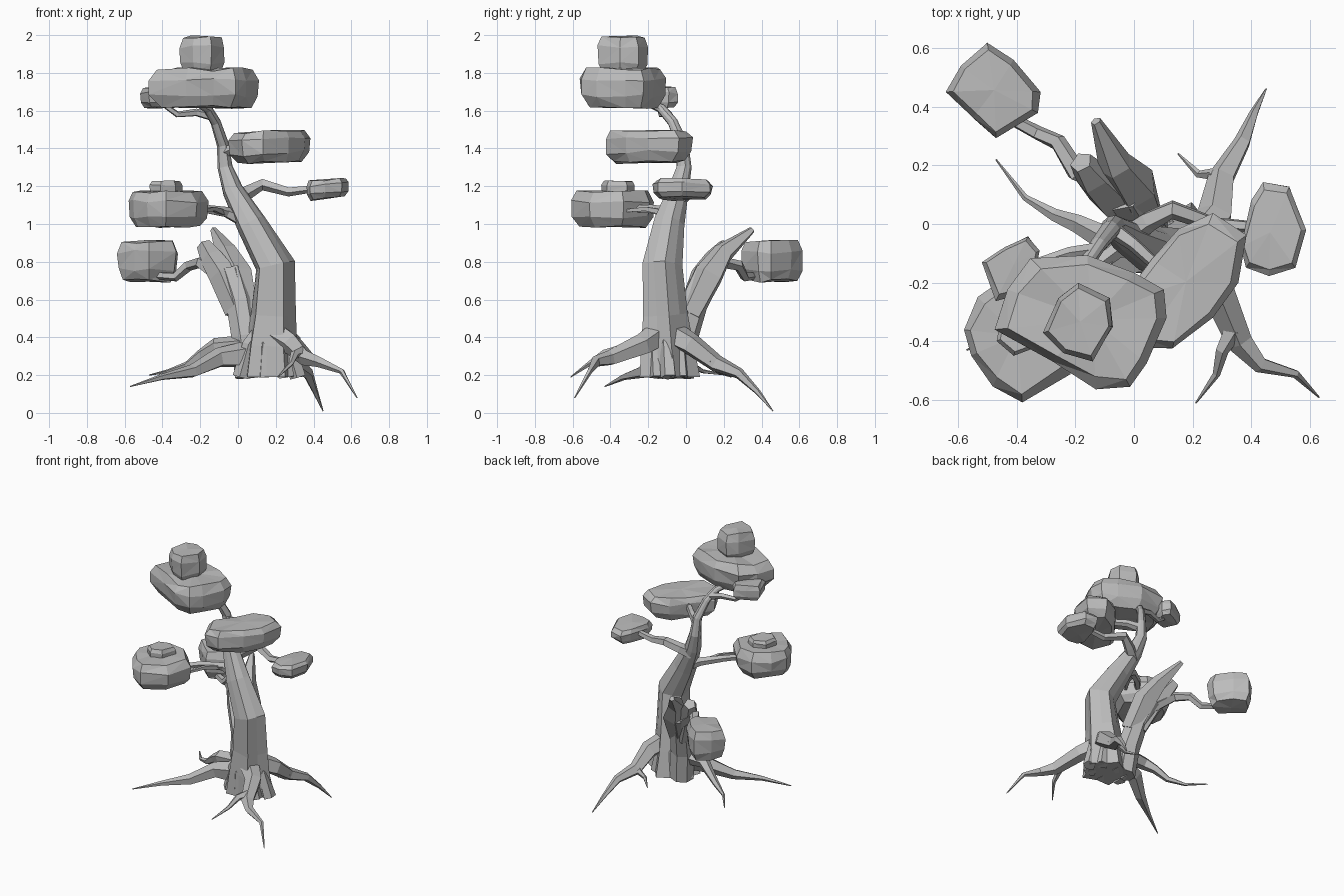
import bpy
import bmesh
import math
import random
from mathutils import Vector

random.seed(7)

default_cube = bpy.data.objects.get("Cube")
if default_cube:
    bpy.data.objects.remove(default_cube, do_unlink=True)

# One plain grey for the whole tree
grey = bpy.data.materials.new("plain_grey")
grey.use_nodes = True
grey.diffuse_color = (0.5, 0.5, 0.5, 1)
grey.node_tree.nodes["Principled BSDF"].inputs["Base Color"].default_value = grey.diffuse_color

UNIT = 0.01  # all coordinates below are written in hundredths


def finish(name, bm):
    """Turn a bmesh into a flat shaded object."""
    bmesh.ops.recalc_face_normals(bm, faces=bm.faces)
    mesh = bpy.data.meshes.new(name)
    bm.to_mesh(mesh)
    bm.free()
    mesh.materials.append(grey)
    obj = bpy.data.objects.new(name, mesh)
    bpy.context.collection.objects.link(obj)
    return obj


def bridge(bm, lower, upper):
    """Join two closed rings with quads."""
    count = len(lower)
    for i in range(count):
        j = (i + 1) % count
        bm.faces.new((lower[i], lower[j], upper[j], upper[i]))


def limb(name, path, radii, sides=5, flute=0.0, level_base=False):
    """Sweep a faceted ring along a path; radii holds one value per point."""
    points = [Vector(p) * UNIT for p in path]
    bm = bmesh.new()
    rings = []
    across = None
    for k, point in enumerate(points):
        before = points[max(k - 1, 0)]
        after = points[min(k + 1, len(points) - 1)]
        tangent = (after - before).normalized()
        if level_base and k == 0:
            tangent = Vector((0, 0, 1))
        if across is None:
            across = tangent.orthogonal()
        across = (across - tangent * across.dot(tangent)).normalized()
        beside = tangent.cross(across)
        fade = flute * (1 - k / len(points)) ** 2
        ring = []
        for i in range(sides):
            angle = math.tau * i / sides
            radius = radii[k] * UNIT * random.uniform(0.94, 1.06)
            radius *= 1 + (fade if i % 2 else -fade)
            offset = across * math.cos(angle) + beside * math.sin(angle)
            ring.append(bm.verts.new(point + offset * radius))
        rings.append(ring)
    for lower, upper in zip(rings, rings[1:]):
        bridge(bm, lower, upper)
    bm.faces.new(rings[0])
    bm.faces.new(rings[-1])
    return finish(name, bm)


def taper(name, path, start, end, sides=5, power=1.0):
    """A limb shrinking from start to end; a higher power thins it sooner."""
    last = len(path) - 1
    radii = [end + (start - end) * (1 - k / last) ** power for k in range(len(path))]
    return limb(name, path, radii, sides)


def foliage(name, outline, bottom, top, lean=0.0):
    """A chunky clump: an outline stacked in uneven rings with bevelled ends."""
    corners = [Vector((x, y, 0)) * UNIT for x, y in outline]
    centre = sum(corners, Vector()) / len(corners)
    height = (top - bottom) * UNIT
    bm = bmesh.new()
    rings = []
    for scale, level in ((0.8, 0.04), (0.97, 0.3), (1, 0.7), (0.86, 0.95)):
        ring = []
        for corner in corners:
            spot = centre + (corner - centre) * scale * random.uniform(0.96, 1.02)
            tilt = lean * (corner.x - centre.x)
            spot.z = bottom * UNIT + height * (level + random.uniform(-0.05, 0.05)) + tilt
            ring.append(bm.verts.new(spot))
        rings.append(ring)
    for lower, upper in zip(rings, rings[1:]):
        bridge(bm, lower, upper)
    for ring, level in ((rings[0], 0.02), (rings[-1], 0.98)):
        hub = bm.verts.new(centre + Vector((0, 0, bottom * UNIT + height * level)))
        for i, vert in enumerate(ring):
            bm.faces.new((vert, ring[(i + 1) % len(ring)], hub))
    bmesh.ops.triangulate(bm, faces=bm.faces)
    return finish(name, bm)


# Main trunk, fluted at the foot and sweeping over at the crown
trunk_path = [(17, -9, 19), (17, -10, 36), (18, -11, 52), (19, -13, 78), (7, -9, 100),
              (-3, -4, 118), (-7, -1, 130), (-8, -2, 142), (-12, -7, 154), (-16, -13, 161), (-23, -22, 165)]
limb("trunk", trunk_path, [15, 13, 11.5, 10.5, 8, 5.5, 4, 3.2, 2.8, 2.5, 2],
     sides=10, flute=0.16, level_base=True)

# Broken second trunk with broad blunt splinters
taper("broken_trunk", [(6, -4, 19), (4, -2, 40), (1, 4, 58), (-4, 12, 74)], 8, 8, 7)
limb("long_splinter", [(4, 2, 52), (0, 12, 73), (-6, 20, 85), (-13, 35, 97)], [7, 8.5, 6, 1.8])
limb("short_splinter", [(0, 3, 54), (-8, 10, 73), (-14, 16, 82), (-18, 21, 89)], [7, 7.5, 6, 4])

# Branches
taper("low_back_branch", [(-5, 12, 68), (-20, 18, 80), (-26, 28, 78), (-33, 31, 72), (-46, 38, 73)], 4, 2)
taper("middle_right_branch", [(4, -7, 101), (-6, -9, 106), (-18, -18, 108), (-32, -34, 108)], 3.5, 1.8)
taper("middle_right_twig", [(-8, -11, 106), (-13, -21, 108), (-19, -32, 107)], 2, 1, 4)
taper("small_left_branch", [(-2, -4, 113), (5, 1, 117), (13, 5, 121), (27, 0, 117), (42, -1, 119)], 4.5, 2)
taper("upper_left_branch", [(-7, -2, 138), (0, -7, 141), (12, -18, 143)], 3, 2)
taper("crown_branch", [(-14, -9, 157), (-22, -10, 159), (-32, -13, 158), (-42, -15, 165)], 2.5, 1.3)

# Roots, each a main limb with thinner forks
taper("front_left_root", [(18, -13, 43), (29, -23, 36), (36, -40, 29), (43, -48, 27),
                          (55, -51, 22), (63, -59, 8)], 7.5, 0.3, power=1.1)
taper("front_left_root_fork", [(34, -36, 32), (30, -43, 31), (28, -51, 26), (21, -61, 19)], 3.5, 0.3)
taper("back_left_root", [(17, -12, 44), (28, 3, 36), (30, 16, 26), (37, 28, 21),
                         (41, 38, 11), (45, 46, 1)], 8, 0.3, power=1.1)
taper("back_left_root_fork", [(31, 12, 29), (27, 17, 25), (22, 17, 22), (15, 24, 19)], 3.5, 0.3)
taper("front_right_root", [(8, -9, 31), (-10, -12, 29), (-24, -22, 22), (-40, -33, 19),
                           (-57, -43, 14)], 8, 0.3, power=1.2)
taper("back_right_root", [(6, -4, 36), (-12, -4, 35), (-19, 0, 31), (-27, 3, 25),
                          (-37, 9, 22), (-47, 22, 20)], 6, 0.3, power=1.2)

# Buttresses around the foot
for index in range(7):
    turn = math.tau * index / 7
    foot = Vector((16 + 16 * math.cos(turn), -9 + 8 * math.sin(turn), 19))
    shin = Vector((16 + 11 * math.cos(turn), -10 + 8 * math.sin(turn), 36))
    taper("foot_buttress", [foot, shin, Vector((17, -11, 52))], 4.5, 3)

# Crown clumps
foliage("crown_foliage", [(-48, -36), (-44, -22), (-35, -12), (-16, -10), (0, -17), (11, -22),
                          (12, -32), (5, -48), (-1, -56), (-13, -56), (-28, -47)], 161, 183)
foliage("crown_cap", [(-31, -37), (-26, -25), (-19, -20), (-8, -25), (-7, -35), (-14, -47), (-24, -44)], 179, 200)
foliage("crown_side_tuft", [(-52, -13), (-44, -8), (-36, -4), (-32, -9), (-35, -23), (-47, -26)], 161, 173)

# Side clumps
foliage("upper_left_foliage", [(-5, -27), (6, -12), (15, -1), (27, 4), (38, -4), (36, -20), (27, -32),
                               (13, -43), (2, -42)], 132, 150, 0.05)
foliage("small_left_foliage", [(36, -8), (40, 8), (44, 14), (53, 13), (59, -2), (55, -15), (46, -18), (38, -15)],
        113, 124, 0.08)
foliage("middle_right_foliage", [(-58, -36), (-53, -25), (-42, -17), (-28, -19), (-15, -33), (-22, -51),
                                 (-38, -61), (-48, -55), (-56, -45)], 98, 118)
foliage("middle_right_tuft", [(-47, -40), (-45, -30), (-36, -27), (-29, -31), (-33, -42), (-41, -45)], 115, 123)
foliage("low_back_foliage", [(-64, 45), (-59, 54), (-50, 62), (-41, 56), (-32, 45), (-33, 38), (-47, 29), (-55, 36)],
        69, 92)
